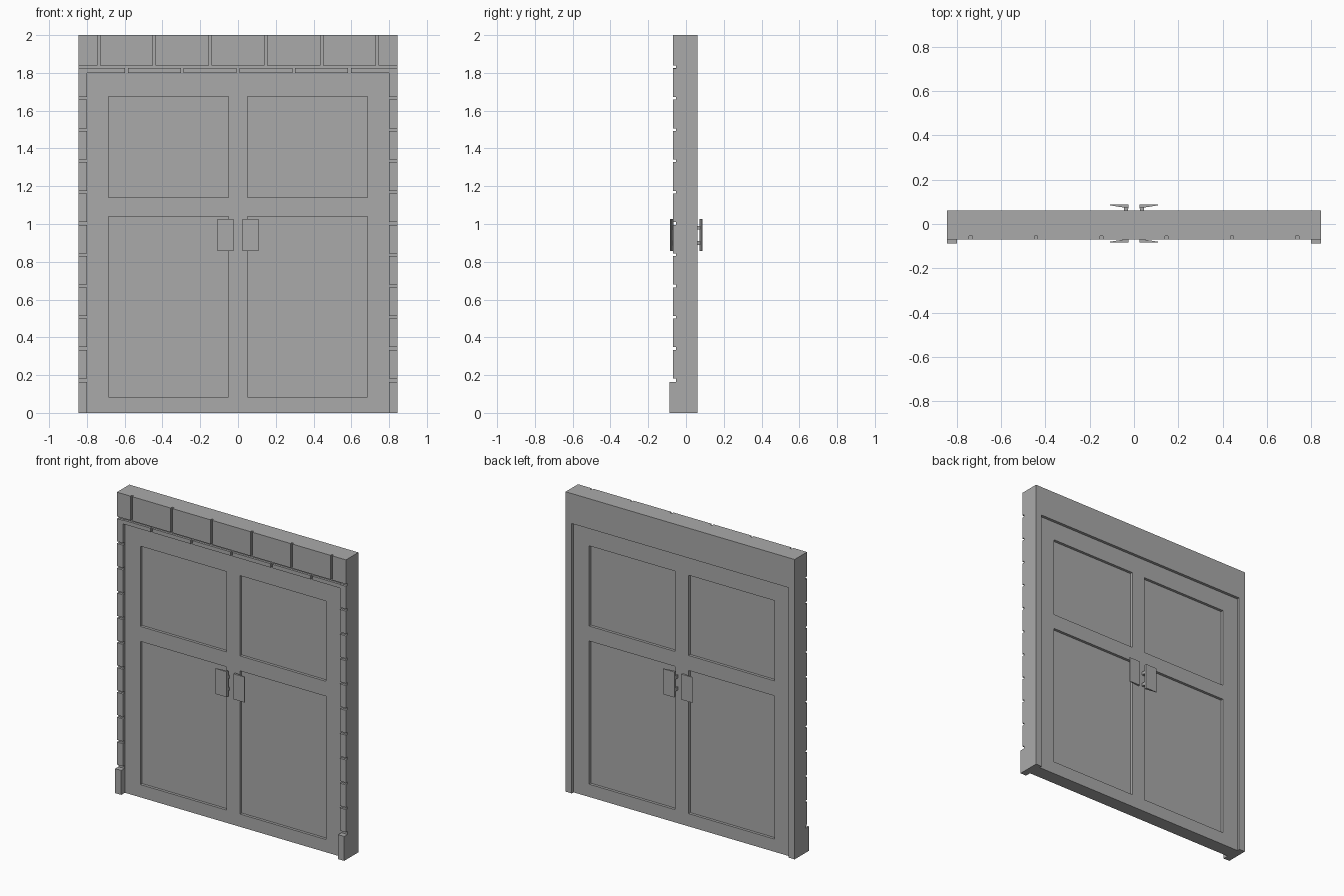
import bpy
import bmesh

cube = bpy.data.objects.get("Cube")
if cube:
    bpy.data.objects.remove(cube, do_unlink=True)

grey = bpy.data.materials.new("stone_grey")
grey.use_nodes = True
GREY = (0.4, 0.4, 0.4, 1)
grey.diffuse_color = GREY
grey.node_tree.nodes["Principled BSDF"].inputs["Base Color"].default_value = GREY


def finish(name, bm):
    bmesh.ops.recalc_face_normals(bm, faces=bm.faces[:])
    mesh = bpy.data.meshes.new(name)
    bm.to_mesh(mesh)
    bm.free()
    mesh.materials.append(grey)
    obj = bpy.data.objects.new(name, mesh)
    bpy.context.collection.objects.link(obj)
    return obj


def prism(bm, outline, lift):
    """Extrude a flat outline of 3D points along a vector."""
    face = bm.faces.new([bm.verts.new(p) for p in outline])
    new = bmesh.ops.extrude_face_region(bm, geom=[face])["geom"]
    verts = [v for v in new if isinstance(v, bmesh.types.BMVert)]
    bmesh.ops.translate(bm, verts=verts, vec=lift)


def box(bm, x, y, z):
    (x0, x1), (y0, y1), (z0, z1) = x, y, z
    prism(bm, [(x0, y0, z0), (x1, y0, z0), (x1, y1, z0), (x0, y1, z0)], (0, 0, z1 - z0))


def flip(span, side):
    return tuple(sorted(side * v for v in span))


HALF, OPEN_X, OPEN_Z, TOP = 0.845, 0.8, 1.8, 2.0
BACK, CORE, BRICK, PLINTH = 0.062, -0.054, -0.069, -0.088
COURSE, GAP = 0.1655, 0.014
PITCH = 0.295

# Wall core: an upside-down U around the doorway
bm = bmesh.new()
outline = [(-HALF, 0), (-HALF, TOP), (HALF, TOP), (HALF, 0),
           (OPEN_X, 0), (OPEN_X, OPEN_Z), (-OPEN_X, OPEN_Z), (-OPEN_X, 0)]
prism(bm, [(x, CORE, z) for x, z in outline], (0, BACK - CORE, 0))
finish("wall_frame", bm)


# Lintel courses with staggered joints
def course(name, joints, half, z):
    bm = bmesh.new()
    edges = [-half - GAP / 2] + joints + [half + GAP / 2]
    for a, b in zip(edges, edges[1:]):
        box(bm, (a + GAP / 2, b - GAP / 2), (BRICK, CORE), z)
    finish(name, bm)


course("upper_lintel_bricks", [PITCH * (i - 2.5) for i in range(6)], HALF, (1.838, TOP))
course("lower_lintel_bricks", [PITCH * (i - 2) for i in range(5)], OPEN_X, (OPEN_Z, 1.826))

# Jamb bricks and plinths, on both sides
for side, word in ((1, "left"), (-1, "right")):
    jamb = flip((OPEN_X, HALF), side)
    bm = bmesh.new()
    for i in range(1, 11):
        low = 0.01 + COURSE * i + GAP / 2
        box(bm, jamb, (BRICK, CORE), (low, low + COURSE - GAP))
    finish(word + "_jamb_bricks", bm)
    bm = bmesh.new()
    box(bm, jamb, (PLINTH, CORE), (0, 0.163))
    finish(word + "_plinth", bm)

# Door leaves: stiles and rails around two sunken panels
FACE = (-0.05, 0.043)
SUNK = (-0.032, 0.025)
PANEL_X = (0.05, 0.685)
LOW_Z, HIGH_Z = (0.085, 1.04), (1.14, 1.675)
for side, word in ((1, "left"), (-1, "right")):
    bm = bmesh.new()
    for x in ((0, PANEL_X[0]), (PANEL_X[1], OPEN_X)):
        box(bm, flip(x, side), FACE, (0, OPEN_Z))
    for z in ((0, LOW_Z[0]), (LOW_Z[1], HIGH_Z[0]), (HIGH_Z[1], OPEN_Z)):
        box(bm, flip(PANEL_X, side), FACE, z)
    finish(word + "_door_frame", bm)
    bm = bmesh.new()
    for z in (LOW_Z, HIGH_Z):
        box(bm, flip(PANEL_X, side), SUNK, z)
    finish(word + "_door_panels", bm)

    # Wedge-shaped pull plates on two short posts, front and back
    for facing, outer, surface, where in ((-1, 0.084, 0.05, "front"), (1, 0.088, 0.043, "back")):
        bm = bmesh.new()
        wedge = [(0.025, outer), (0.108, outer), (0.108, outer - 0.004), (0.025, outer - 0.017)]
        prism(bm, [(side * x, facing * y, 0.857) for x, y in wedge], (0, 0, 0.17))
        for z in (0.9, 0.98):
            box(bm, flip((0.028, 0.046), side), flip((surface - 0.005, outer - 0.012), facing),
                (z - 0.01, z + 0.01))
        finish(f"{word}_{where}_handle", bm)
